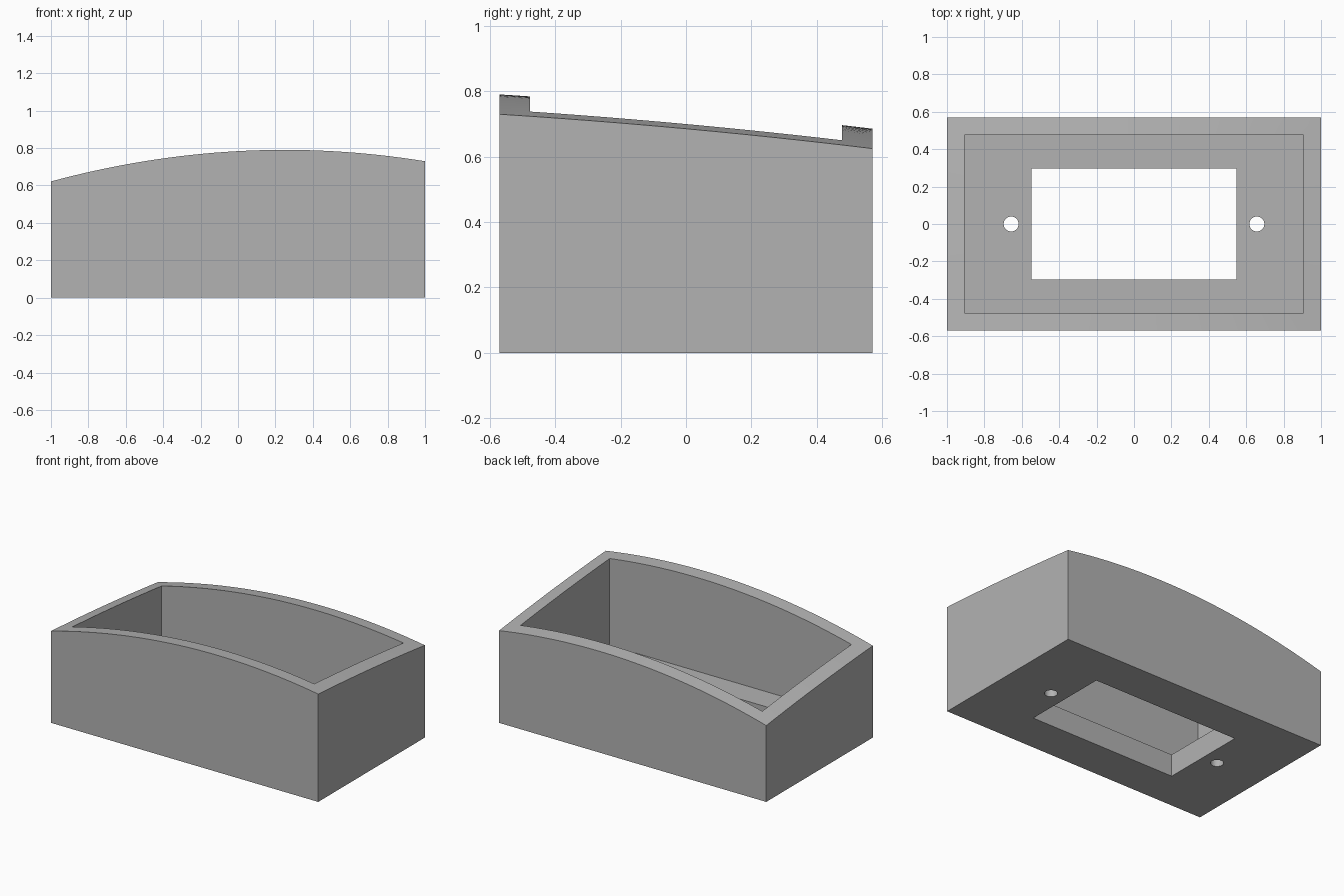
import bpy
import bmesh

if "Cube" in bpy.data.objects:
    bpy.data.objects.remove(bpy.data.objects["Cube"], do_unlink=True)

HALF_X, HALF_Y = 1.0, 0.57
INNER_X, INNER_Y = 0.905, 0.477
FLOOR = 0.15
LONG_STEPS, SHORT_STEPS = 32, 12

grey = bpy.data.materials.new("plain grey")
grey.use_nodes = True
colour = (0.45, 0.45, 0.45, 1)
grey.diffuse_color = colour
grey.node_tree.nodes["Principled BSDF"].inputs["Base Color"].default_value = colour


def rim_height(x, y):
    """Gently domed surface that slopes down toward the back."""
    return 0.746 - 0.108 * (x - 0.25) ** 2 - 0.092 * y - 0.025 * y * y


def outline(hx, hy):
    """Counter-clockwise rectangle, subdivided along each side."""
    corners = [(-hx, -hy), (hx, -hy), (hx, hy), (-hx, hy)]
    points = []
    for i, (ax, ay) in enumerate(corners):
        bx, by = corners[(i + 1) % 4]
        steps = SHORT_STEPS if i % 2 else LONG_STEPS
        for s in range(steps):
            t = s / steps
            points.append((ax + (bx - ax) * t, ay + (by - ay) * t))
    return points


# Open box: outer walls, domed rim, inner walls and floor
bm = bmesh.new()
outer, inner = outline(HALF_X, HALF_Y), outline(INNER_X, INNER_Y)
loops = [
    [bm.verts.new((x, y, 0)) for x, y in outer],
    [bm.verts.new((x, y, rim_height(x, y))) for x, y in outer],
    [bm.verts.new((x, y, rim_height(x, y))) for x, y in inner],
    [bm.verts.new((x, y, FLOOR)) for x, y in inner],
]
for low, high in zip(loops, loops[1:]):
    for i in range(len(low)):
        j = (i + 1) % len(low)
        bm.faces.new((low[i], low[j], high[j], high[i]))
bm.faces.new(reversed(loops[0]))
bm.faces.new(loops[-1])
bmesh.ops.recalc_face_normals(bm, faces=bm.faces)
mesh = bpy.data.meshes.new("open_box")
bm.to_mesh(mesh)
bm.free()
box = bpy.data.objects.new("open_box", mesh)
bpy.context.collection.objects.link(box)
box.data.materials.append(grey)

# Cutters: rectangular floor window and two screw holes
bpy.ops.mesh.primitive_cube_add(size=1, location=(0, 0, FLOOR / 2))
window = bpy.context.object
window.name = "window_cutter"
window.scale = (1.095, 0.595, 0.4)
cutters = [window]
for side, name in ((-1, "right"), (1, "left")):
    bpy.ops.mesh.primitive_cylinder_add(
        vertices=32, radius=0.04, depth=0.4, location=(side * 0.657, 0, FLOOR / 2))
    hole = bpy.context.object
    hole.name = name + "_hole_cutter"
    cutters.append(hole)

for cutter in cutters:
    cutter.hide_render = True
    cutter.data.materials.append(grey)
    cut = box.modifiers.new(cutter.name, "BOOLEAN")
    cut.operation = "DIFFERENCE"
    cut.solver = "EXACT"
    cut.object = cutter

# Apply the cuts and discard the cutters
bpy.ops.object.select_all(action="DESELECT")
box.select_set(True)
bpy.context.view_layer.objects.active = box
for modifier in list(box.modifiers):
    bpy.ops.object.modifier_apply(modifier=modifier.name)
for cutter in cutters:
    bpy.data.objects.remove(cutter, do_unlink=True)
bpy.ops.object.shade_smooth_by_angle()
